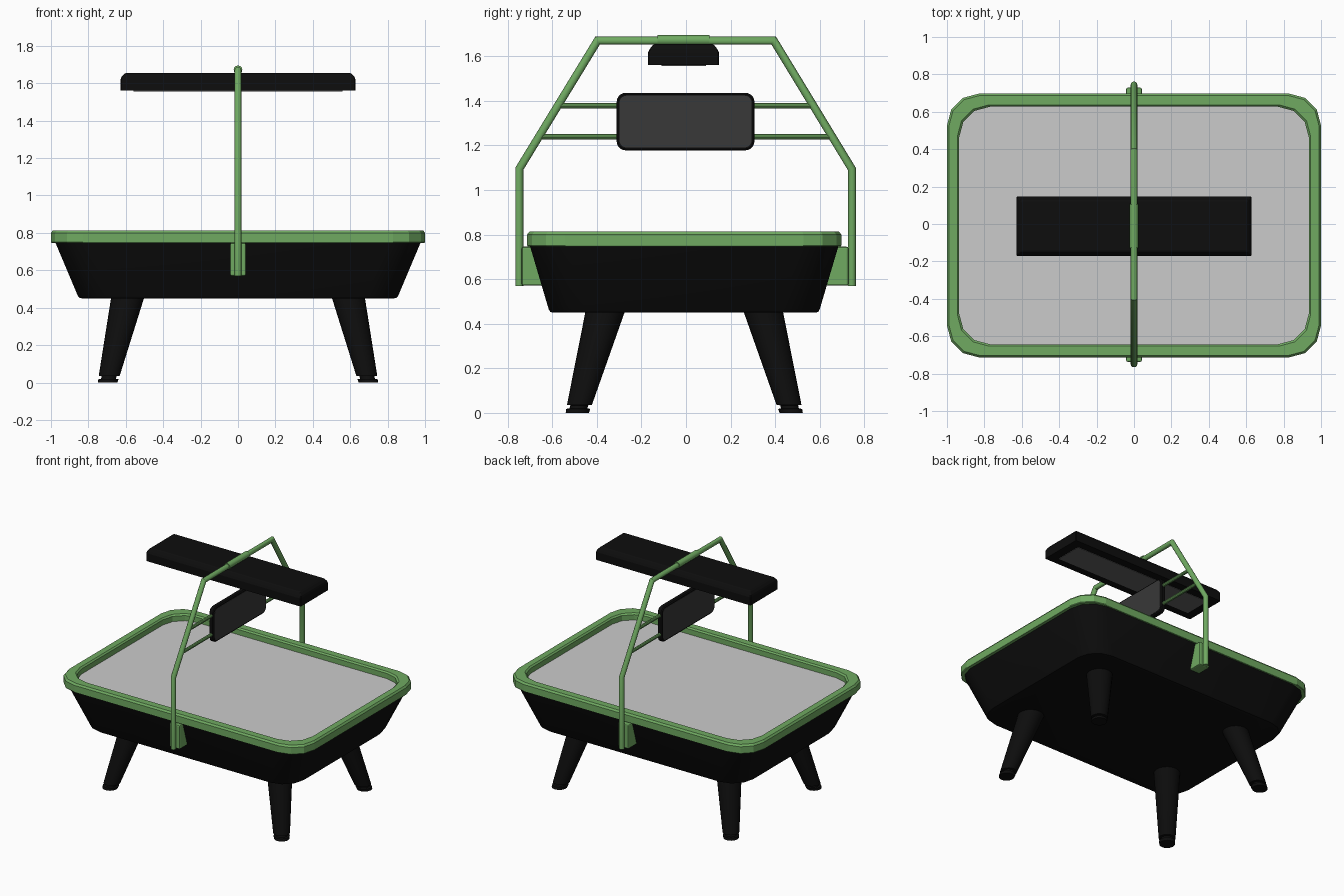
import bpy, bmesh, math
from mathutils import Vector

if "Cube" in bpy.data.objects:
    bpy.data.objects.remove(bpy.data.objects["Cube"])

def material(name, c):
    m = bpy.data.materials.new(name)
    m.diffuse_color = (*c, 1)
    m.use_nodes = True
    m.node_tree.nodes["Principled BSDF"].inputs["Base Color"].default_value = m.diffuse_color
    return m

GREEN = material("green_paint", (0.16, 0.40, 0.12))
BLACK = material("black_plastic", (0.004, 0.004, 0.004))
DARK = material("dark_glass", (0.04, 0.04, 0.04))
LIGHT = material("lamp_diffuser", (0.12, 0.12, 0.12))
CY = -0.008  # the tub sits very slightly forward

def loft(name, rings, mat=None, caps=True, closed=False, smooth=None):
    """Skin a list of equal-length point rings."""
    bm = bmesh.new()
    vs = [[bm.verts.new(p) for p in r] for r in rings]
    n = len(vs[0])
    pairs = list(zip(vs, vs[1:])) + ([(vs[-1], vs[0])] if closed else [])
    for a, b in pairs:
        for i in range(n):
            j = (i + 1) % n
            bm.faces.new((a[i], a[j], b[j], b[i]))
    if caps and not closed:
        bm.faces.new(vs[0][::-1])
        bm.faces.new(vs[-1])
    bmesh.ops.recalc_face_normals(bm, faces=bm.faces)
    me = bpy.data.meshes.new(name)
    bm.to_mesh(me)
    bm.free()
    ob = bpy.data.objects.new(name, me)
    bpy.context.collection.objects.link(ob)
    if mat:
        me.materials.append(mat)
    if smooth:
        bpy.ops.object.select_all(action='DESELECT')
        ob.select_set(True)
        bpy.context.view_layer.objects.active = ob
        bpy.ops.object.shade_smooth_by_angle(angle=math.radians(smooth))
    return ob

def rounded(a, b, r, seg):
    """Rounded rectangle outline with half sizes a, b."""
    pts = []
    for q, (sx, sy) in enumerate([(1, 1), (-1, 1), (-1, -1), (1, -1)]):
        for k in range(seg + 1):
            t = math.pi / 2 * (q + k / seg)
            pts.append((sx * (a - r) + r * math.cos(t), sy * (b - r) + r * math.sin(t)))
    return pts

def flat_ring(a, b, r, z, seg=3, cy=CY):
    return [(x, y + cy, z) for x, y in rounded(a, b, r, seg)]

def disc(c, r, n=20):
    return [(c[0] + r * math.cos(2 * math.pi * i / n),
             c[1] + r * math.sin(2 * math.pi * i / n), c[2]) for i in range(n)]

def tube(name, path, r, n=12):
    """Mitred pipe along (y, z) points in the x = 0 plane."""
    p = [Vector(q) for q in path]
    rings = []
    for i, c in enumerate(p):
        d0 = (c - p[i - 1]).normalized() if i else (p[1] - c).normalized()
        d1 = (p[i + 1] - c).normalized() if i < len(p) - 1 else d0
        m = Vector((-(d0 + d1).y, (d0 + d1).x)).normalized()
        m /= m.dot(Vector((-d0.y, d0.x)))
        ring = []
        for k in range(n):
            t = 2 * math.pi * k / n
            q = c + m * r * math.cos(t)
            ring.append((r * math.sin(t), q.x, q.y))
        rings.append(ring)
    return loft(name, rings, GREEN, smooth=31)

def box(name, size, loc, mat, bevel=0.0):
    h = [s / 2 for s in size]
    ring = [(h[0], h[1]), (-h[0], h[1]), (-h[0], -h[1]), (h[0], -h[1])]
    ob = loft(name, [[(x, y, z) for x, y in ring] for z in (-h[2], h[2])], mat)
    ob.location = loc
    if bevel:
        mod = ob.modifiers.new("bevel", 'BEVEL')
        mod.width = bevel
        mod.segments = 2
    return ob

# Tapered tub with a small rounded bottom edge
loft("tub", [flat_ring(0.835, 0.59, 0.15, 0.45),
             flat_ring(0.848, 0.601, 0.16, 0.453),
             flat_ring(0.857, 0.608, 0.165, 0.465),
             flat_ring(0.978, 0.693, 0.17, 0.752)], BLACK, smooth=35)

# Rim frame with bevelled upper edges, and the bed surface inside
loft("rim", [flat_ring(*s) for s in (
    (0.935, 0.635, 0.165, 0.747), (0.997, 0.702, 0.17, 0.747),
    (1.0, 0.705, 0.17, 0.752), (1.0, 0.705, 0.17, 0.80),
    (0.99, 0.695, 0.165, 0.813), (0.945, 0.645, 0.17, 0.813),
    (0.935, 0.635, 0.165, 0.803))], GREEN, closed=True)
loft("bed_surface", [flat_ring(0.945, 0.645, 0.17, 0.755),
                     flat_ring(0.945, 0.645, 0.17, 0.765)])

# Splayed legs, each with a narrow neck and a foot
for sx, nx in ((-1, "left"), (1, "right")):
    for sy, ny in ((-1, "front"), (1, "back")):
        def at(z):
            t = z / 0.45
            return (sx * (0.697 - 0.106 * t), sy * (0.48 - 0.124 * t) + CY, z)
        prof = [(0.0, 0.052), (0.018, 0.054), (0.020, 0.040), (0.034, 0.040),
                (0.036, 0.056), (0.45, 0.088), (0.47, 0.088)]
        loft(f"{ny}_{nx}_leg", [disc(at(z), r) for z, r in prof], BLACK, smooth=35)

# Arched handle, its sleeve and the cross bars that carry the screen
tube("handle_arch", [(-0.748, 0.57), (-0.748, 1.095), (-0.397, 1.67),
                     (0.394, 1.67), (0.744, 1.095), (0.744, 0.57)], 0.018)
tube("handle_sleeve", [(-0.127, 1.672), (0.106, 1.672)], 0.023)
for s, n in ((-1, "front"), (1, "back")):
    tube(f"{n}_upper_bar", [(s * 0.28, 1.378), (s * 0.573, 1.378)], 0.012, 10)
    tube(f"{n}_lower_bar", [(s * 0.28, 1.239), (s * 0.658, 1.239)], 0.012, 10)
    # Mount block between the handle and the sloping tub wall
    box(f"{n}_bracket", (0.084, 0.15, 0.175), (0, s * 0.658 + CY / 2, 0.658), GREEN, 0.008)

# Screen hanging in the arch: black case with a dark pane on both faces
def screen_ring(a, b, r, x):
    return [(x, y - 0.002, z + 1.307) for y, z in rounded(a, b, r, 5)]

loft("screen_case", [screen_ring(a, b, r, x) for a, b, r, x in (
    (0.302, 0.122, 0.034, -0.018), (0.309, 0.129, 0.04, -0.012),
    (0.309, 0.129, 0.04, 0.012), (0.302, 0.122, 0.034, 0.018))], BLACK)
for s, n in ((-1, "left"), (1, "right")):
    loft(f"{n}_screen_pane", [screen_ring(0.296, 0.116, 0.03, s * 0.016),
                              screen_ring(0.296, 0.116, 0.03, s * 0.0195)], DARK)

# Lamp bar with chamfered top and a recessed-looking diffuser underneath
loft("lamp_housing", [flat_ring(a, b, 0.004, z, 1, -0.011) for a, b, z in (
    (0.628, 0.159, 1.56), (0.628, 0.159, 1.618), (0.624, 0.152, 1.632),
    (0.611, 0.140, 1.648), (0.602, 0.130, 1.654))], BLACK)
box("lamp_diffuser", (1.12, 0.20, 0.01), (0, -0.011, 1.562), LIGHT)
